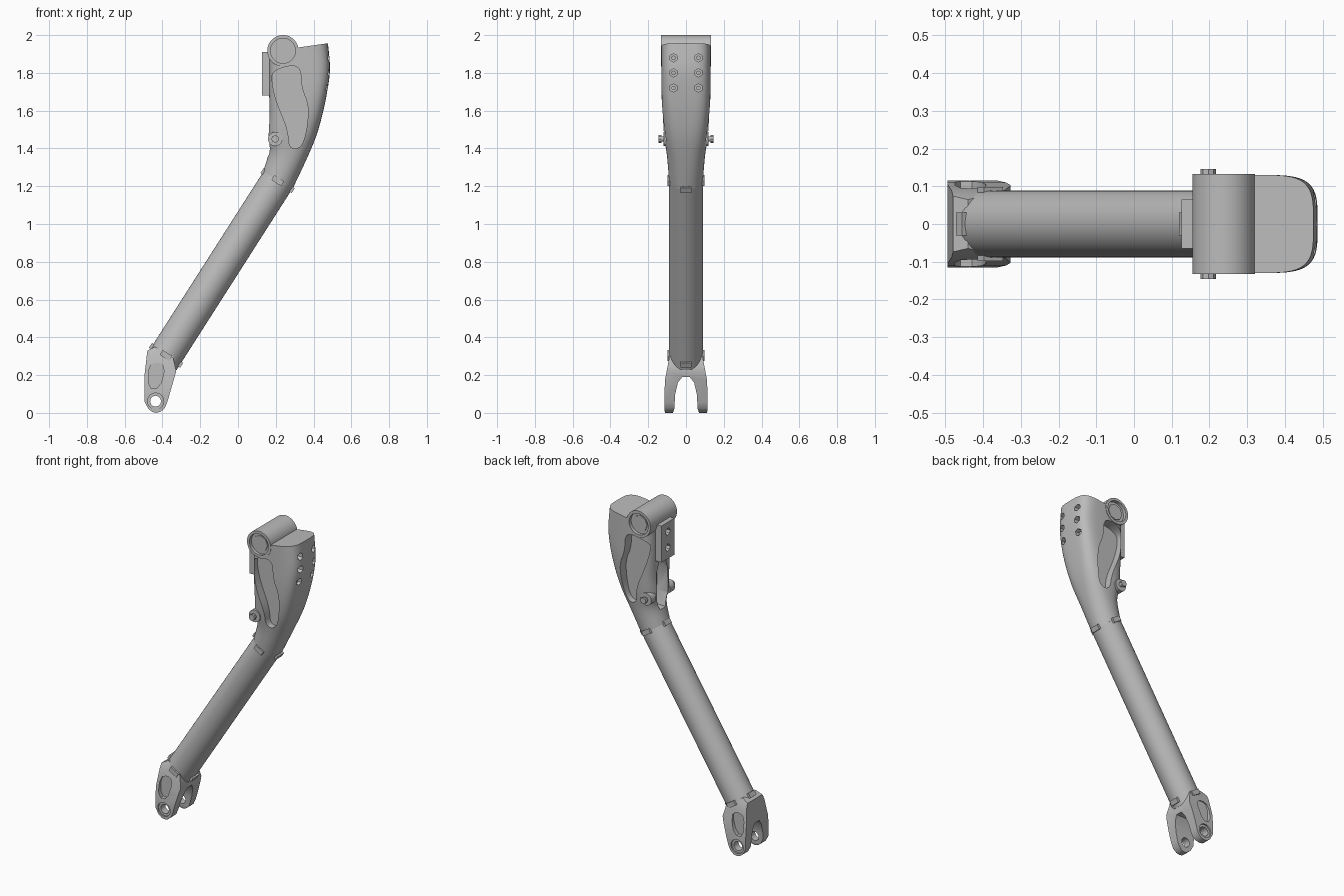
import bpy, bmesh, math
from mathutils import Vector

scene = bpy.context.scene
cube = bpy.data.objects.get("Cube")
if cube:
    bpy.data.objects.remove(cube, do_unlink=True)

grey = bpy.data.materials.new("satin grey metal")
grey.use_nodes = True
grey.diffuse_color = (0.5, 0.5, 0.5, 1)
grey.node_tree.nodes["Principled BSDF"].inputs["Base Color"].default_value = (0.5, 0.5, 0.5, 1)


def finish(name, bm):
    bmesh.ops.recalc_face_normals(bm, faces=bm.faces)
    mesh = bpy.data.meshes.new(name)
    bm.to_mesh(mesh)
    bm.free()
    obj = bpy.data.objects.new(name, mesh)
    scene.collection.objects.link(obj)
    mesh.materials.append(grey)
    return obj


def prism(name, outline, lo, hi, axis="y"):
    """Extrude a 2D outline (x,z along y, or y,z along x)."""
    bm = bmesh.new()
    place = (lambda a, b: (a, lo, b)) if axis == "y" else (lambda a, b: (lo, a, b))
    face = bm.faces.new([bm.verts.new(place(a, b)) for a, b in outline])
    step = Vector((0, hi - lo, 0)) if axis == "y" else Vector((hi - lo, 0, 0))
    ext = bmesh.ops.extrude_face_region(bm, geom=[face])
    bmesh.ops.translate(bm, vec=step, verts=[v for v in ext["geom"] if isinstance(v, bmesh.types.BMVert)])
    return finish(name, bm)


def rod(name, start, end, radius, sides=32):
    start, end = Vector(start), Vector(end)
    bm = bmesh.new()
    bmesh.ops.create_cone(bm, cap_ends=True, segments=sides, radius1=radius, radius2=radius,
                          depth=(end - start).length)
    bm.transform((end - start).to_track_quat("Z", "Y").to_matrix().to_4x4())
    bmesh.ops.translate(bm, vec=(start + end) / 2, verts=bm.verts)
    return finish(name, bm)


def combine(obj, other, operation="DIFFERENCE"):
    mod = obj.modifiers.new("cut", "BOOLEAN")
    mod.operation, mod.solver, mod.object = operation, "EXACT", other
    bpy.context.view_layer.update()
    result = bpy.data.meshes.new_from_object(obj.evaluated_get(bpy.context.evaluated_depsgraph_get()))
    obj.modifiers.clear()
    obj.data = result
    bpy.data.objects.remove(other, do_unlink=True)


def rounded(points, rounds=2):
    """Soften an outline by corner cutting."""
    for _ in range(rounds):
        out = []
        for i, p in enumerate(points):
            a, b = Vector(p), Vector(points[(i + 1) % len(points)])
            out += [tuple(a.lerp(b, 0.25)), tuple(a.lerp(b, 0.75))]
        points = out
    return points


def spline(rows, steps):
    """Smoothly fill in between rows of numbers."""
    out = []
    for i in range(len(rows) - 1):
        p = [rows[max(0, min(len(rows) - 1, i + k))] for k in (-1, 0, 1, 2)]
        for s in range(steps):
            t = s / steps
            out.append([b + 0.5 * t * (c - a + t * (2*a - 5*b + 4*c - d + t * (3*(b - c) + d - a)))
                        for a, b, c, d in zip(*p)])
    return out + [list(rows[-1])]


# Main tube
foot, knee = Vector((-0.40, 0, 0.275)), Vector((0.21, 0, 1.23))
along = (knee - foot).normalized()
tube = rod("main_tube", foot, knee + along * 0.02, 0.089, 40)

# Upper housing: left x,z / right x,z / half width / squareness
sections = [(0.133, 1.28, 0.287, 1.182, 0.09, 2.0), (0.163, 1.38, 0.357, 1.33, 0.10, 2.3),
            (0.157, 1.46, 0.412, 1.46, 0.115, 2.9), (0.165, 1.57, 0.447, 1.58, 0.125, 3.5),
            (0.165, 1.70, 0.472, 1.70, 0.13, 4.0), (0.165, 1.82, 0.487, 1.82, 0.13, 4.0),
            (0.165, 1.912, 0.476, 1.957, 0.13, 4.0)]
bm = bmesh.new()
rings, sides = [], 48
for lx, lz, rx, rz, half, power in spline(sections, 4):
    ring = []
    for k in range(sides):
        c, s = math.cos(math.tau * k / sides), math.sin(math.tau * k / sides)
        u = math.copysign(abs(c) ** (2 / power), c) / 2 + 0.5
        ring.append(bm.verts.new((lx + (rx - lx) * u, half * math.copysign(abs(s) ** (2 / power), s),
                                  lz + (rz - lz) * u)))
    rings.append(ring)
for a, b in zip(rings, rings[1:]):
    for k in range(sides):
        n = (k + 1) % sides
        bm.faces.new((a[k], a[n], b[n], b[k]))
bm.faces.new(rings[0])
bm.faces.new(rings[-1])
housing = finish("upper_housing", bm)

# Pivot barrel merged into the housing, with recessed ends
px, pz = 0.238, 1.917
combine(housing, rod("barrel", (px, -0.132, pz), (px, 0.132, pz), 0.083, 48), "UNION")
pocket = rounded([(0.18, 1.815), (0.33, 1.85), (0.335, 1.72), (0.375, 1.63), (0.365, 1.50),
                  (0.335, 1.40), (0.27, 1.40), (0.265, 1.50), (0.205, 1.64), (0.18, 1.74)])
for side in (-1, 1):
    combine(housing, rod("cutter", (px, side * 0.112, pz), (px, side * 0.2, pz), 0.066, 40))
    combine(housing, prism("cutter", pocket, side * 0.065, side * 0.2))
    # Socket holes on the rounded face
    for z in (1.72, 1.80, 1.88):
        combine(housing, rod("cutter", (0.445, side * 0.066, z), (0.6, side * 0.066, z), 0.022, 6))
        rod("socket_screw", (0.44, side * 0.066, z), (0.456, side * 0.066, z), 0.012, 6)
    # Round cap inside the barrel end
    rod("barrel_cap", (px, side * 0.10, pz), (px, side * 0.118, pz), 0.05, 8)
    # Side pins on their lugs
    rod("pin_lug", (0.197, side * 0.07, 1.45), (0.197, side * 0.118, 1.45), 0.038)
    rod("side_pin", (0.197, side * 0.07, 1.45), (0.197, side * 0.134, 1.45), 0.014, 12)
    rod("pin_head", (0.197, side * 0.13, 1.45), (0.197, side * 0.146, 1.45), 0.02, 8)

# Hollow between the lugs
combine(housing, prism("cutter", rounded([(-0.055, 1.36), (0.055, 1.36), (0.055, 1.67), (-0.055, 1.67)], 1),
                       0.05, 0.24, "x"))

# Mounting plate with two holes
plate = prism("mounting_plate", [(-0.065, 1.68), (0.065, 1.68), (0.065, 1.91), (-0.065, 1.91)], 0.126, 0.18, "x")
for z in (1.75, 1.85):
    combine(plate, rod("cutter", (0.1, 0, z), (0.155, 0, z), 0.022, 8))

# Fork: side outline intersected with the two-pronged front outline
fork = prism("fork", [(-0.475, 0.022), (-0.455, 0.006), (-0.435, 0), (-0.41, 0.006), (-0.388, 0.025),
                      (-0.375, 0.055), (-0.327, 0.22), (-0.345, 0.30), (-0.44, 0.35), (-0.48, 0.33),
                      (-0.495, 0.20), (-0.495, 0.06)], -0.2, 0.2)
half = [(0.02, 0.19), (0.043, 0.16), (0.057, 0.10), (0.062, 0.02), (0.072, -0.01), (0.112, -0.01),
        (0.115, 0.10), (0.110, 0.18), (0.096, 0.255), (0.088, 0.30), (0.06, 0.36)]
combine(fork, prism("cutter", half + [(-y, z) for y, z in reversed(half)], -0.6, -0.2, "x"), "INTERSECT")
hx, hz = -0.436, 0.062
combine(fork, rod("cutter", (hx, -0.2, hz), (hx, 0.2, hz), 0.029, 12))
scoop = rounded([(-0.475, 0.13), (-0.415, 0.13), (-0.385, 0.24), (-0.42, 0.27), (-0.475, 0.25)], 1)
for side in (-1, 1):
    combine(fork, rod("cutter", (hx, side * 0.105, hz), (hx, side * 0.2, hz), 0.043, 24))
    combine(fork, prism("cutter", scoop, side * 0.088, side * 0.2))

# Small clip tabs round both ends of the tube
across = Vector((along.z, 0, -along.x))
for joint in (foot + along * 0.035, knee):
    for k in range(4):
        out = across * math.cos(k * math.pi / 2) + Vector((0, math.sin(k * math.pi / 2), 0))
        bm = bmesh.new()
        bmesh.ops.create_cube(bm, size=1)
        wide = along.cross(out)
        for v in bm.verts:
            v.co = joint + out * (0.088 + v.co.x * 0.02) + wide * v.co.y * 0.06 + along * v.co.z * 0.03
        finish("clip_tab", bm)

# Smooth shading with crisp edges
meshes = [o for o in scene.objects if o.type == "MESH" and o.data.materials and o.data.materials[0] == grey]
bpy.ops.object.select_all(action="DESELECT")
for obj in meshes:
    obj.select_set(True)
bpy.context.view_layer.objects.active = housing
bpy.ops.object.shade_smooth_by_angle(angle=math.radians(32))
